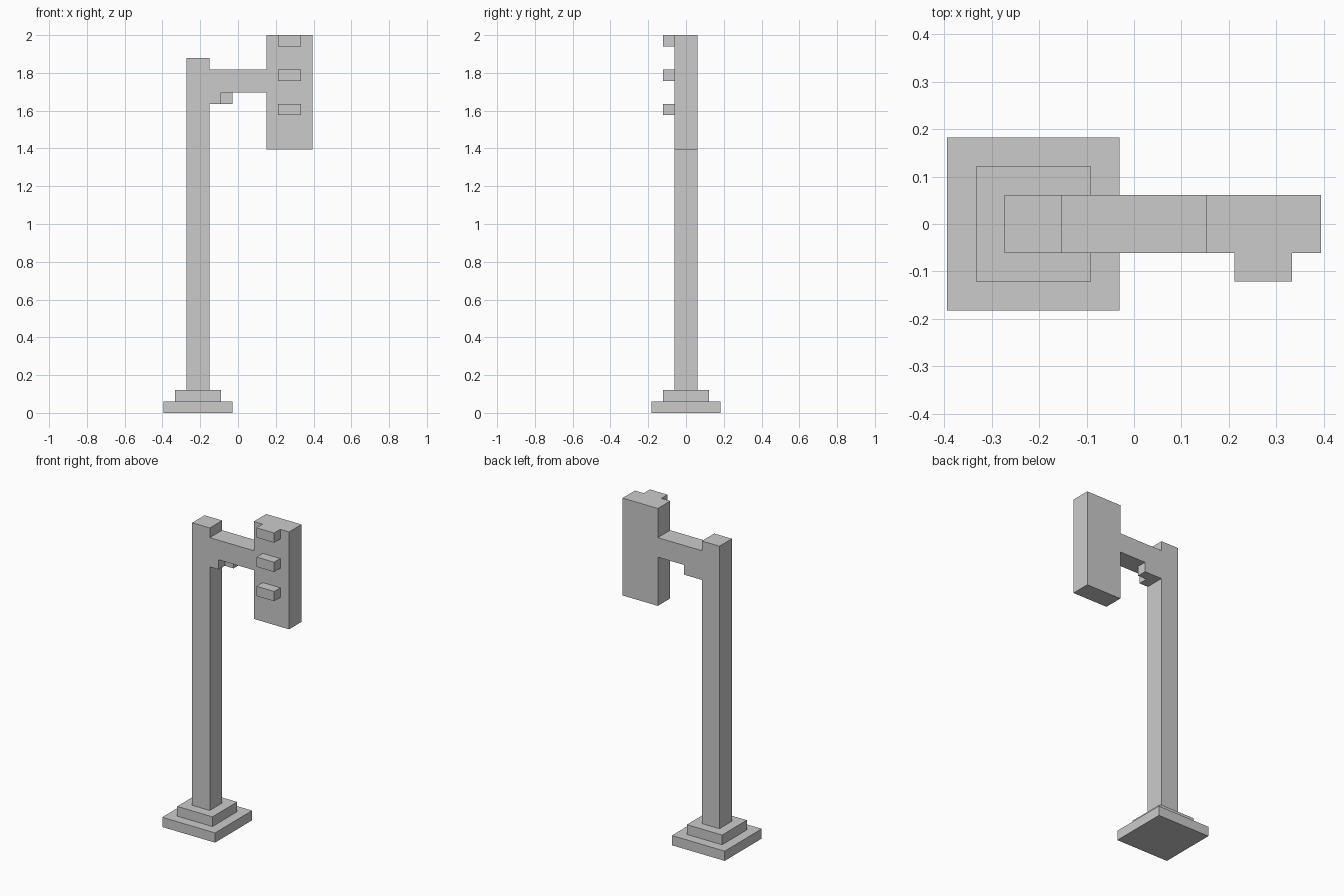
import bpy
import bmesh
from mathutils import Vector

if "Cube" in bpy.data.objects:
    bpy.data.objects.remove(bpy.data.objects["Cube"])

U = 2 / 33  # block size: the whole model is 33 blocks tall


def box(name, x, y, z):
    """Box from (min, max) ranges given in blocks."""
    lo, hi = (Vector(v) * U for v in zip(x, y, z))
    bm = bmesh.new()
    bmesh.ops.create_cube(bm, size=1)
    bmesh.ops.scale(bm, vec=hi - lo, verts=bm.verts)
    mesh = bpy.data.meshes.new(name)
    bm.to_mesh(mesh)
    bm.free()
    obj = bpy.data.objects.new(name, mesh)
    obj.location = (lo + hi) / 2
    bpy.context.collection.objects.link(obj)
    return obj


# Stepped foot and post
box("base_plate", (-6.5, -0.5), (-3, 3), (0, 1))
box("base_step", (-5.5, -1.5), (-2, 2), (1, 2))
box("post", (-4.5, -2.5), (-1, 1), (2, 31))

# Arm with its L-shaped corner bracket (outer half only at the back)
box("arm", (-2.5, 2.5), (-1, 1), (28, 30))
box("bracket_inner", (-2.5, -1.5), (-1, 1), (27, 28))
box("bracket_outer", (-1.5, -0.5), (0, 1), (27, 28))

# Signal housing with a hood above each lamp
box("signal_housing", (2.5, 6.5), (-1, 1), (23, 33))
for i, z in enumerate((32, 29, 26), 1):
    box(f"lamp_hood_{i}", (3.5, 5.5), (-2, -1), (z, z + 1))
